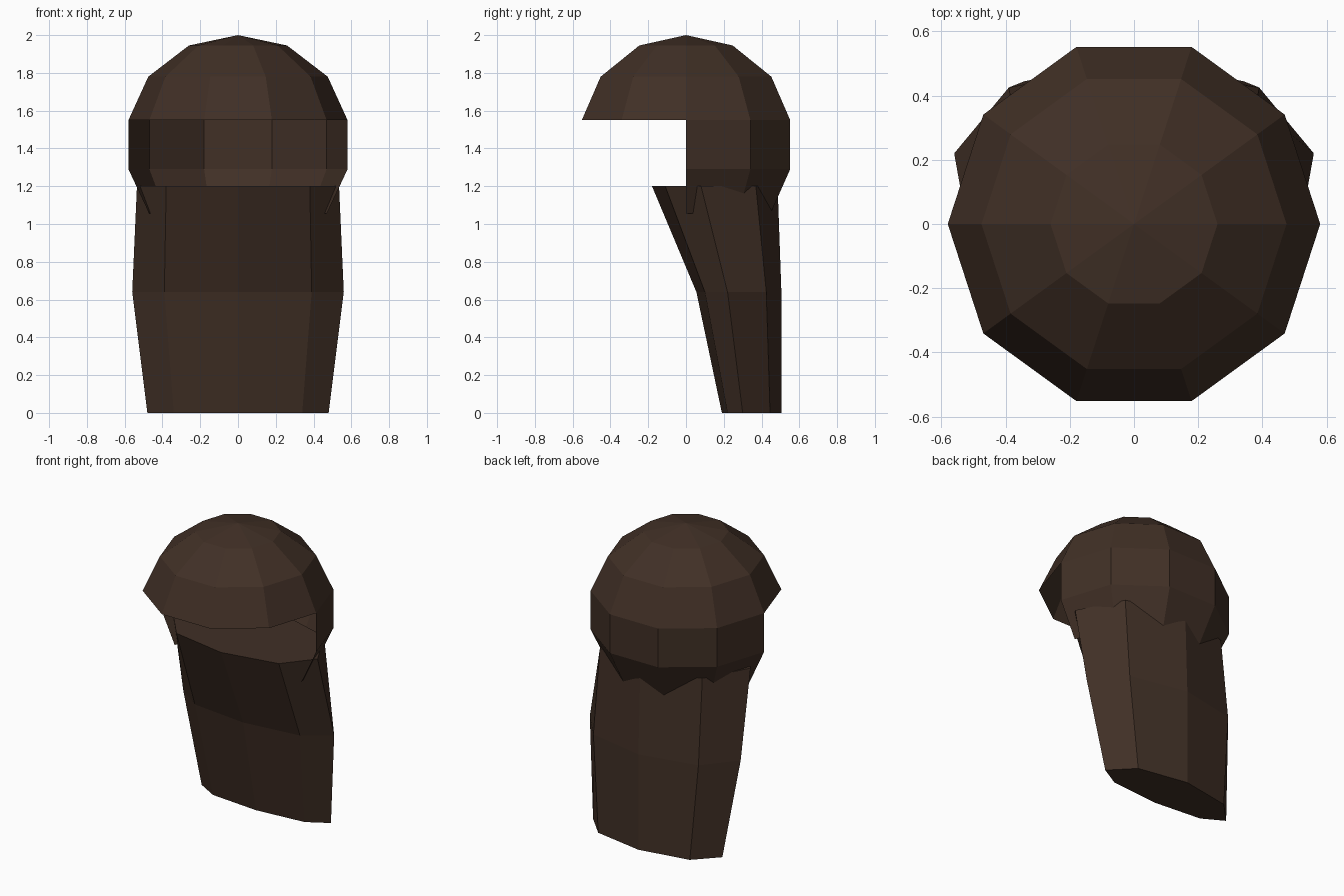
import bpy, bmesh, math

if "Cube" in bpy.data.objects:
    bpy.data.objects.remove(bpy.data.objects["Cube"])

hair = bpy.data.materials.new("dark brown hair")
hair.diffuse_color = (0.052, 0.029, 0.019, 1)
hair.use_nodes = True
hair.node_tree.nodes["Principled BSDF"].inputs["Base Color"].default_value = hair.diffuse_color


def finish(bm, name):
    mesh = bpy.data.meshes.new(name)
    bm.to_mesh(mesh)
    bm.free()
    mesh.materials.append(hair)
    obj = bpy.data.objects.new(name, mesh)
    bpy.context.collection.objects.link(obj)
    return obj


# Ten-sided open cap: full dome above the brow, half shell around the back
SIDES = 10
bm = bmesh.new()
rings = []
for r, z, count in [(0.26, 1.945, 10), (0.475, 1.78, 10), (0.58, 1.55, 10),
                    (0.58, 1.29, 6), (0.47, 1.055, 6)]:
    rings.append([bm.verts.new((r * math.cos(i * math.tau / SIDES),
                                r * math.sin(i * math.tau / SIDES), z))
                  for i in range(count)])
crown = bm.verts.new((0, 0, 2.0))
for i in range(SIDES):
    bm.faces.new((crown, rings[0][i], rings[0][(i + 1) % SIDES]))
for k in range(4):
    hi, lo = rings[k], rings[k + 1]
    for i in range(SIDES if k < 2 else SIDES // 2):
        j = (i + 1) % SIDES
        bm.faces.new((hi[i], lo[i], lo[j], hi[j]))
finish(bm, "hair_cap")

# Long hair hanging behind: closed eight-sided loft
# level: z, corner x, side x, then y of front, front corner, side, back corner, back
levels = [(0.0, 0.34, 0.48, 0.19, 0.22, 0.30, 0.445, 0.505),
          (0.64, 0.39, 0.56, 0.055, 0.10, 0.22, 0.425, 0.505),
          (1.2, 0.38, 0.535, -0.18, -0.11, 0.08, 0.37, 0.485)]
bm = bmesh.new()
loops = []
for z, cx, sx, yf, yfc, ys, ybc, yb in levels:
    outline = [(0, yf), (cx, yfc), (sx, ys), (cx, ybc), (0, yb),
               (-cx, ybc), (-sx, ys), (-cx, yfc)]
    loops.append([bm.verts.new((x, y, z)) for x, y in outline])
for lo, hi in zip(loops, loops[1:]):
    for i in range(8):
        j = (i + 1) % 8
        bm.faces.new((lo[i], lo[j], hi[j], hi[i]))
bm.faces.new(loops[0][::-1])
bm.faces.new(loops[-1])
finish(bm, "long_back_hair")
